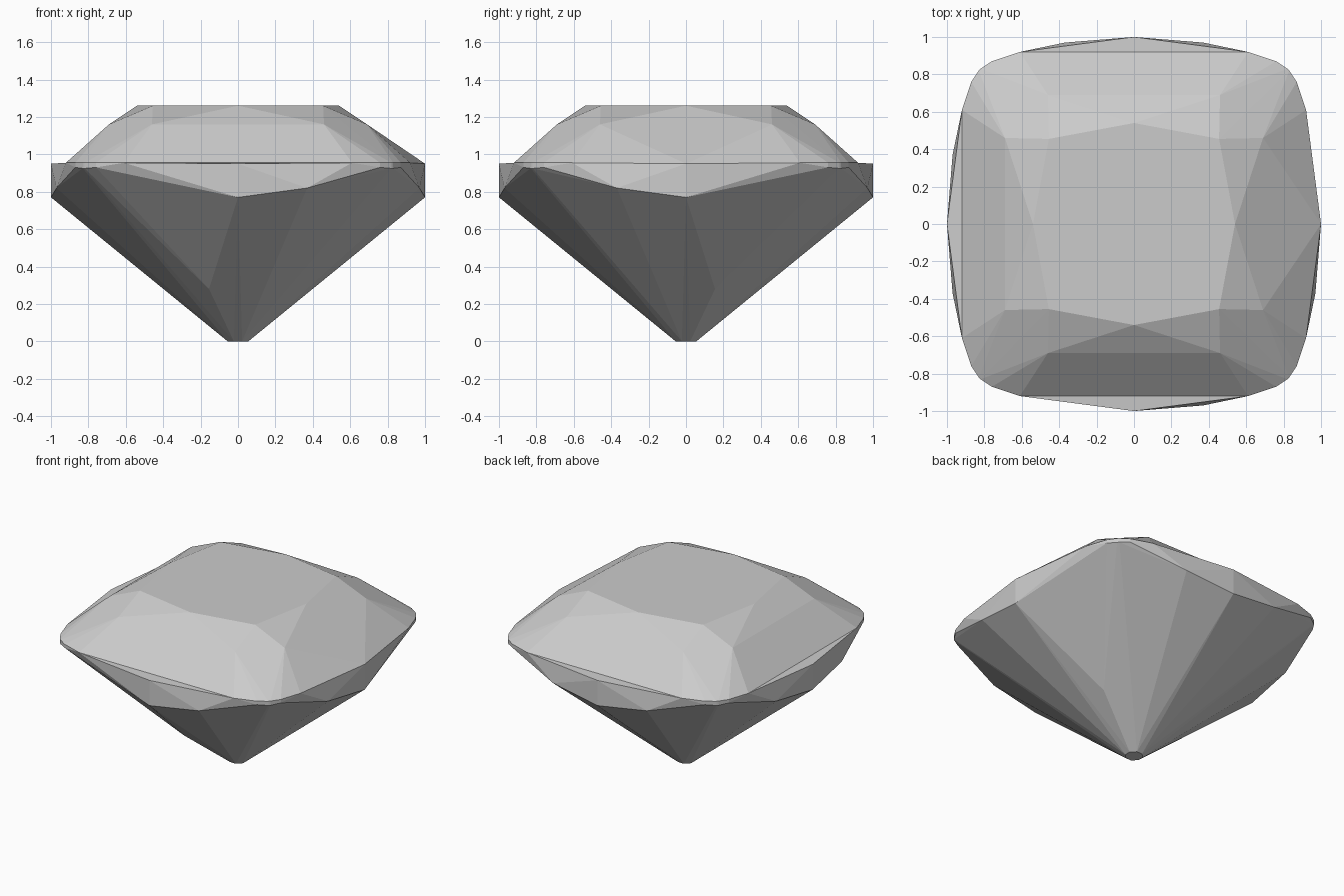
import bpy, bmesh

if "Cube" in bpy.data.objects:
    bpy.data.objects.remove(bpy.data.objects["Cube"])


def spread(x, y, z):
    """All mirrored and diagonally swapped copies of a point."""
    return {(sx * a, sy * b, z) for a, b in ((x, y), (y, x))
            for sx in (1, -1) for sy in (1, -1)}


def ring(*points):
    out = set()
    for p in points:
        out |= spread(*p)
    return out


def hull(points):
    bm = bmesh.new()
    for p in sorted(points):
        bm.verts.new(p)
    res = bmesh.ops.convex_hull(bm, input=bm.verts[:])
    loose = [v for v in bm.verts if not v.link_faces]
    bmesh.ops.delete(bm, geom=loose, context='VERTS')
    bm.normal_update()
    return bm


RIM = 0.955
rim = ring((0.61, 0.92, RIM), (0.76, 0.87, RIM), (0.83, 0.82, RIM))
side_tip = (1.0, 0.0, 0.95)

# Crown: table, star facets and upper rim
table = ring((0.54, 0, 1.26), (0.455, 0.455, 1.26))
stars = ring((0.46, 0.69, 1.16))
crown = hull(table | stars | rim | {side_tip})
under = [f for f in crown.faces if f.normal.z < -0.5]
bmesh.ops.delete(crown, geom=under, context='FACES')

# Girdle and pavilion, with two uneven facets
shoulders = ring((0.37, 0.97, 0.82)) - {(-0.37, -0.97, 0.82), (0.97, 0.37, 0.82)}
lower = ring((0, 1, 0.95), (0, 1, 0.77), (0.76, 0.87, 0.93), (0.83, 0.82, 0.925))
culet = ring((0.055, 0.022, 0))
chips = {(-0.155, -0.385, 0.28), (0.385, 0.155, 0.28)}
base = hull(rim | shoulders | lower | culet | chips)
inside = [f for f in base.faces if f.normal.z > 0.5 and
          (all(v.co.z > RIM - 0.002 for v in f.verts)
           or f.calc_center_median().x > 0.8 and
           abs(f.calc_center_median().y) < 0.3)]
bmesh.ops.delete(base, geom=inside, context='FACES')

# Join both halves into one closed stone
tmp = bpy.data.meshes.new("crown_part")
crown.to_mesh(tmp)
base.from_mesh(tmp)
bpy.data.meshes.remove(tmp)
bmesh.ops.remove_doubles(base, verts=base.verts[:], dist=0.001)
bmesh.ops.dissolve_limit(base, angle_limit=0.01, verts=base.verts[:], edges=base.edges[:])
bmesh.ops.recalc_face_normals(base, faces=base.faces[:])

mesh = bpy.data.meshes.new("cushion_cut_gem")
base.to_mesh(mesh)
gem = bpy.data.objects.new("cushion_cut_gem", mesh)
bpy.context.collection.objects.link(gem)
